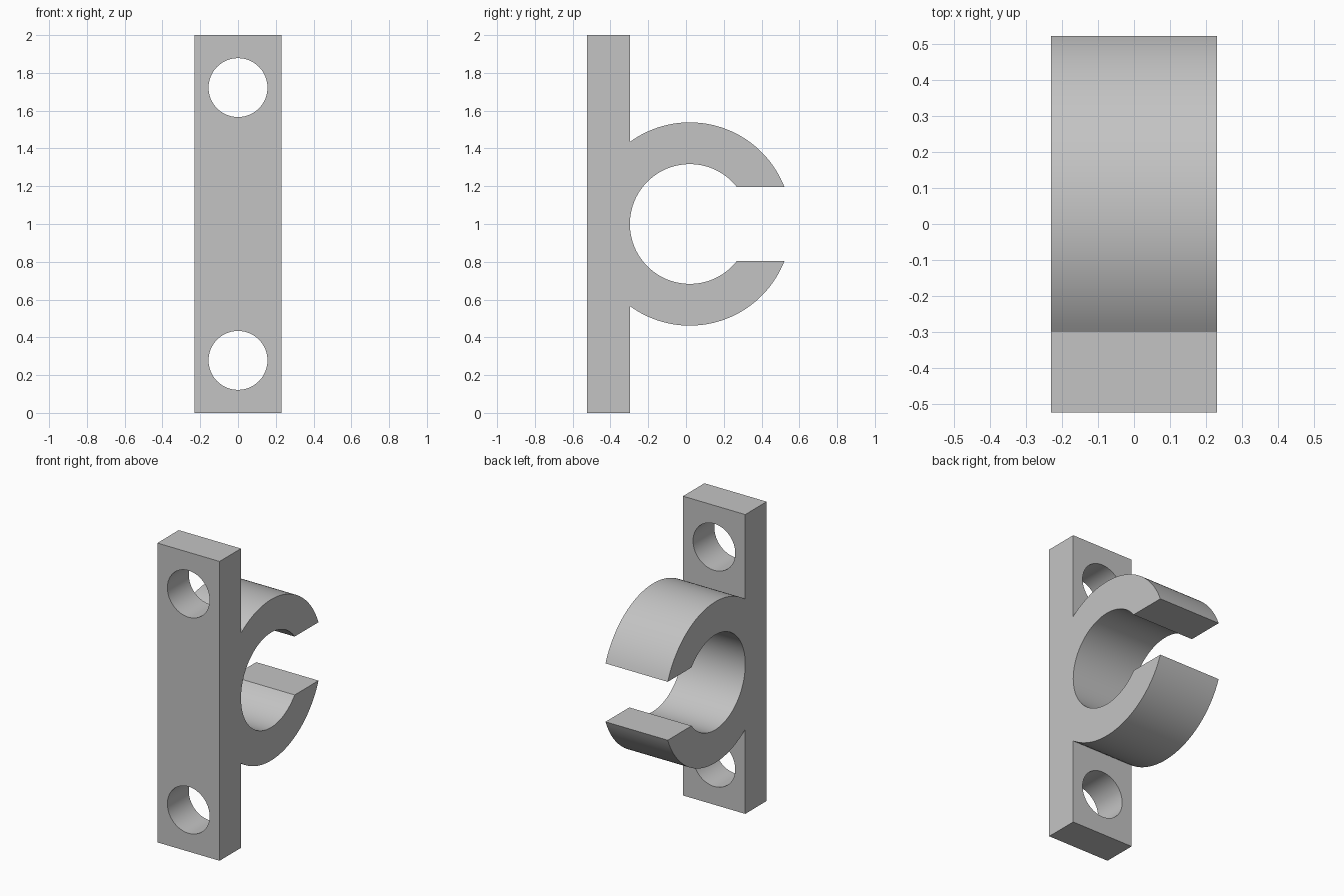
import bpy, bmesh, math
from mathutils import Matrix

cube = bpy.data.objects.get("Cube")
if cube:
    bpy.data.objects.remove(cube, do_unlink=True)

HALF_W = 0.23                      # half width along x
FRONT, BACK = -0.523, -0.297       # plate faces
CY, CZ = 0.02, 1.0                 # ring centre
R_IN, R_OUT = CY - BACK, 0.538
GAP = 0.195                        # half height of the mouth
HOLE_R, HOLE_OFFSET = 0.156, 0.722

grey = bpy.data.materials.new("grey")
grey.use_nodes = True
colour = (0.55, 0.55, 0.55, 1)
grey.diffuse_color = colour
grey.node_tree.nodes["Principled BSDF"].inputs["Base Color"].default_value = colour


def make_object(name, bm):
    bmesh.ops.recalc_face_normals(bm, faces=bm.faces)
    mesh = bpy.data.meshes.new(name)
    bm.to_mesh(mesh)
    bm.free()
    mesh.materials.append(grey)
    obj = bpy.data.objects.new(name, mesh)
    bpy.context.collection.objects.link(obj)
    return obj


def arc(radius, start, end, steps):
    angles = [start + (end - start) * i / steps for i in range(steps + 1)]
    return [(CY + radius * math.cos(a), CZ + radius * math.sin(a)) for a in angles]


# Side profile: plate, outer arcs and the open inner circle
tip = math.asin(GAP / R_OUT)
root = math.acos((BACK - CY) / R_OUT)
lip = math.asin(GAP / R_IN)
profile = [(FRONT, 0), (BACK, 0)]
profile += arc(R_OUT, -root, -tip, 40)
profile += arc(R_IN, -lip, lip - 2 * math.pi, 96)
profile += arc(R_OUT, tip, root, 40)
profile += [(BACK, 2), (FRONT, 2)]

# Bracket body: profile extruded across the width
bm = bmesh.new()
face = bm.faces.new([bm.verts.new((-HALF_W, y, z)) for y, z in profile])
side = bmesh.ops.extrude_face_region(bm, geom=[face])["geom"]
bmesh.ops.translate(bm, vec=(2 * HALF_W, 0, 0),
                    verts=[v for v in side if isinstance(v, bmesh.types.BMVert)])
bracket = make_object("clip_bracket", bm)

# Screw holes through the plate
bm = bmesh.new()
for sign in (-1, 1):
    place = Matrix.Translation((0, (FRONT + BACK) / 2, CZ + sign * HOLE_OFFSET))
    bmesh.ops.create_cone(bm, cap_ends=True, segments=64, radius1=HOLE_R, radius2=HOLE_R,
                          depth=0.4, matrix=place @ Matrix.Rotation(math.pi / 2, 4, 'X'))
cutter = make_object("hole_cutter", bm)
cutter.hide_render = True

cut = bracket.modifiers.new("screw_holes", 'BOOLEAN')
cut.operation = 'DIFFERENCE'
cut.solver = 'EXACT'
cut.object = cutter
bpy.ops.object.select_all(action='DESELECT')
bpy.context.view_layer.objects.active = bracket
bracket.select_set(True)
bpy.ops.object.modifier_apply(modifier=cut.name)
bpy.data.objects.remove(cutter, do_unlink=True)
bpy.ops.object.shade_smooth_by_angle(angle=math.radians(30))
